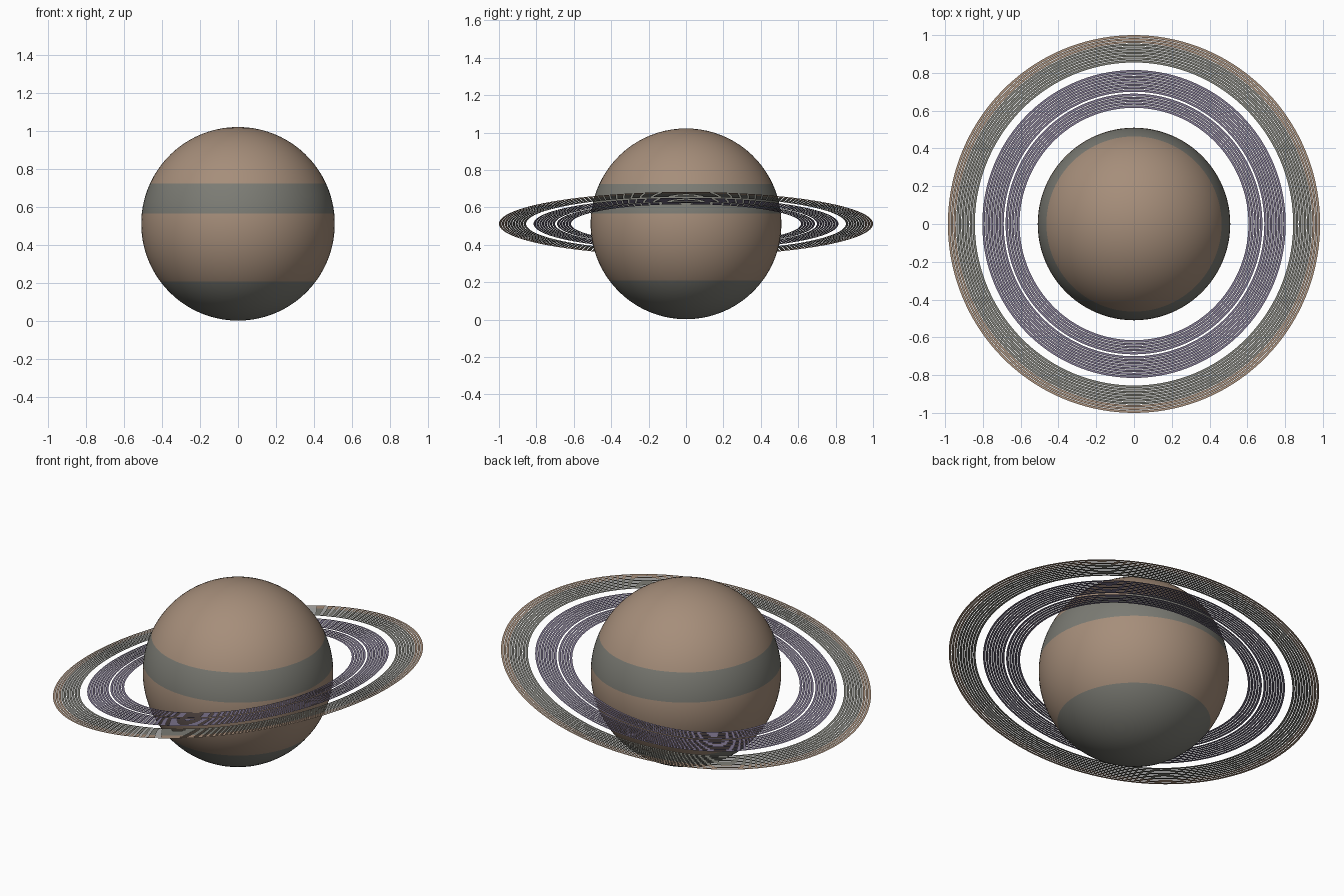
import bpy, bmesh, math
from mathutils import Matrix, Vector

if "Cube" in bpy.data.objects:
    bpy.data.objects.remove(bpy.data.objects["Cube"])

R = 0.51                       # planet radius
CENTRE = Vector((0, 0, 0.512))
TILT = math.radians(-9.8)      # rings rise towards +x


def material(name, rgb):
    m = bpy.data.materials.new(name)
    m.diffuse_color = (*rgb, 1)
    m.use_nodes = True
    m.node_tree.nodes["Principled BSDF"].inputs["Base Color"].default_value = m.diffuse_color
    return m


tan = material("warm tan", (0.38, 0.27, 0.195))
grey = material("stone grey", (0.20, 0.20, 0.175))
violet = material("dusty violet", (0.20, 0.17, 0.26))


def finish(name, bm, mats):
    me = bpy.data.meshes.new(name)
    bm.to_mesh(me)
    bm.free()
    for m in mats:
        me.materials.append(m)
    ob = bpy.data.objects.new(name, me)
    bpy.context.collection.objects.link(ob)
    return ob


def circle(bm, r, z, n):
    return [bm.verts.new((r * math.cos(2 * math.pi * i / n),
                          r * math.sin(2 * math.pi * i / n), z)) for i in range(n)]


def bridge(bm, a, b, mat=0, smooth=False):
    n = len(a)
    for i in range(n):
        j = (i + 1) % n
        f = bm.faces.new((a[i], a[j], b[j], b[i]))
        f.material_index = mat
        f.smooth = smooth


# Planet: latitude rows placed so the colour bands end exactly on an edge
bm = bmesh.new()
SEG = 96
bands = [(-90, -36.5, 1, 12), (-36.5, 6.1, 0, 10), (6.1, 24.6, 1, 5), (24.6, 90, 0, 15)]
south = bm.verts.new((0, 0, -R))
north = bm.verts.new((0, 0, R))
prev = None
for lo, hi, mat, steps in bands:
    for k in range(1, steps + 1):
        lat = math.radians(lo + (hi - lo) * k / steps)
        if hi == 90 and k == steps:
            for i in range(SEG):
                f = bm.faces.new((prev[i], prev[(i + 1) % SEG], north))
                f.material_index, f.smooth = mat, True
            break
        row = circle(bm, R * math.cos(lat), R * math.sin(lat), SEG)
        if prev is None:
            for i in range(SEG):
                f = bm.faces.new((row[(i + 1) % SEG], row[i], south))
                f.material_index, f.smooth = mat, True
        else:
            bridge(bm, prev, row, mat, True)
        prev = row
planet = finish("planet", bm, [tan, grey])
planet.location = CENTRE


# Rings: flat groups of fine concentric bands with hairline gaps
def ring_group(name, r0, r1, count, mats, rule=lambda r: 0):
    bm = bmesh.new()
    pitch = (r1 - r0) / count
    gap = pitch * 0.2
    for k in range(count):
        a = r0 + k * pitch + (gap / 2 if k else 0)
        b = r0 + (k + 1) * pitch - (gap / 2 if k < count - 1 else 0)
        bridge(bm, circle(bm, b, 0, 144)[::-1], circle(bm, a, 0, 144)[::-1], rule(a))
    bmesh.ops.recalc_face_normals(bm, faces=bm.faces)
    for f in bm.faces:
        f.normal_update()
        if f.normal.z < 0:
            f.normal_flip()
    bm.transform(Matrix.Translation(CENTRE) @ Matrix.Rotation(TILT, 4, 'Y'))
    return finish(name, bm, mats)


ring_group("inner_ring", 0.615, 0.69, 5, [violet])
ring_group("middle_ring", 0.70, 0.815, 8, [violet])
ring_group("outer_ring", 0.855, 1.0, 10, [grey, tan], lambda r: 1 if r > 0.95 else 0)
